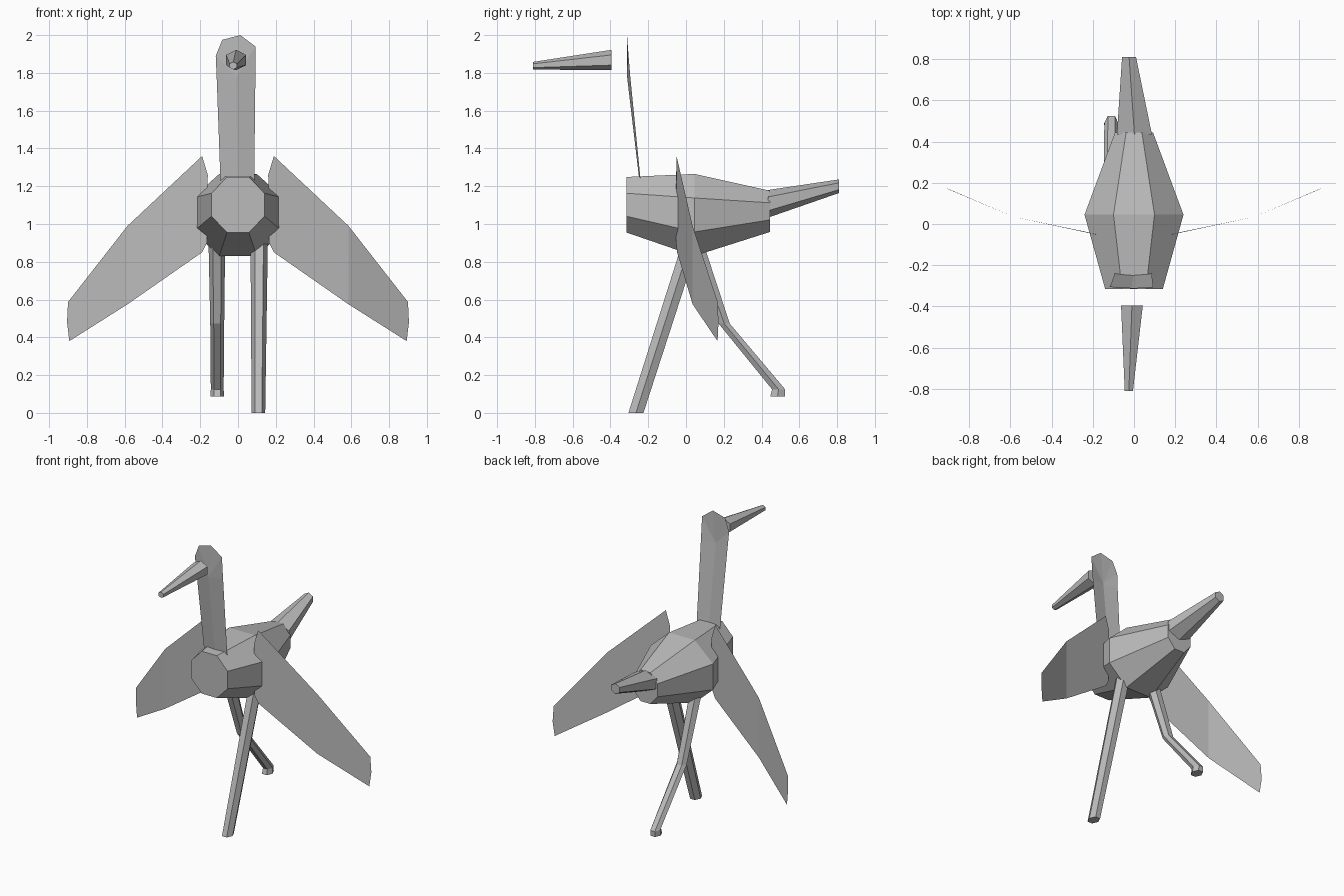
import bpy
import bmesh
from math import cos, sin, pi
from mathutils import Vector

old = bpy.data.objects.get("Cube")
if old:
    bpy.data.objects.remove(old, do_unlink=True)

GRAY = (0.5, 0.5, 0.5, 1)
mat = bpy.data.materials.new("plain gray")
mat.use_nodes = True
mat.diffuse_color = GRAY
mat.node_tree.nodes["Principled BSDF"].inputs["Base Color"].default_value = GRAY


def finish(name, bm):
    bmesh.ops.recalc_face_normals(bm, faces=bm.faces)
    mesh = bpy.data.meshes.new(name)
    bm.to_mesh(mesh)
    bm.free()
    mesh.materials.append(mat)
    obj = bpy.data.objects.new(name, mesh)
    bpy.context.collection.objects.link(obj)
    return obj


def loft(name, sides, rings, second_axis, turn=0.0):
    """Closed tube through rings of (centre, radius in x, radius in second axis)."""
    bm = bmesh.new()
    loops = []
    for centre, ra, rb in rings:
        angles = [turn + 2 * pi * i / sides for i in range(sides)]
        loops.append([bm.verts.new(Vector(centre) + Vector((ra * cos(a), 0, 0))
                                   + Vector(second_axis) * rb * sin(a)) for a in angles])
    for low, high in zip(loops, loops[1:]):
        for i in range(sides):
            j = (i + 1) % sides
            bm.faces.new((low[i], low[j], high[j], high[i]))
    bm.faces.new(loops[0])
    bm.faces.new(loops[-1])
    return finish(name, bm)


def sheet(name, points, faces):
    bm = bmesh.new()
    verts = [bm.verts.new(p) for p in points]
    for f in faces:
        bm.faces.new([verts[i] for i in f])
    return finish(name, bm)


Z, Y = (0, 0, 1), (0, 1, 0)

# Eight-sided body, flat sides up; sizes are half widths across the flats
flat = 1 / cos(pi / 8)
loft("body", 8, [((0, -0.315, 1.102), 0.14 * flat, 0.147 * flat),
                 ((0, 0.045, 1.048), 0.24 * flat, 0.217 * flat),
                 ((0, 0.445, 1.067), 0.092 * flat, 0.109 * flat)], Z, pi / 8)

# Six-sided tail and beak with a ridge on top
loft("tail", 6, [((0.002, 0.435, 1.107), 0.098, 0.073),
                 ((-0.024, 0.81, 1.2), 0.039, 0.036)], Z, pi / 6)
loft("beak", 6, [((-0.01, -0.395, 1.868), 0.061, 0.054),
                 ((-0.025, -0.81, 1.838), 0.023, 0.02)], Z, pi / 6)

# Standing leg and lifted, bent leg
loft("left_leg", 6, [((0.108, -0.265, 0), 0.036, 0.046),
                     ((0.112, 0.03, 0.92), 0.046, 0.05)], Y)
loft("right_leg", 6, [((-0.11, 0.485, 0.088), 0.036, 0.045),
                      ((-0.11, 0.49, 0.125), 0.034, 0.04),
                      ((-0.11, 0.202, 0.473), 0.037, 0.034),
                      ((-0.112, 0.055, 0.9), 0.044, 0.042)], Y)

# Neck and head: one thin sheet, creased along its middle
sheet("neck_and_head",
      [(-0.093, -0.24, 1.23), (-0.003, -0.247, 1.23), (0.086, -0.24, 1.23),
       (-0.113, -0.295, 1.78), (-0.01, -0.312, 1.78), (0.092, -0.295, 1.78),
       (-0.118, -0.305, 1.89), (-0.083, -0.31, 1.975), (0.012, -0.312, 2.0),
       (0.092, -0.308, 1.94)],
      [(0, 1, 4, 3), (1, 2, 5, 4), (3, 4, 6), (4, 7, 6), (4, 8, 7),
       (4, 9, 8), (4, 5, 9)])

# Wings: thin folded sheets, mirrored
for side, name in ((1, "left_wing"), (-1, "right_wing")):
    outline = [(0.16, -0.052, 1.26), (0.19, -0.05, 1.36), (0.585, 0.035, 0.99),
               (0.9, 0.168, 0.587), (0.905, 0.172, 0.48), (0.893, 0.167, 0.38),
               (0.585, 0.035, 0.575), (0.19, -0.047, 0.85), (0.165, -0.052, 0.9)]
    sheet(name, [(side * x, y, z) for x, y, z in outline],
          [(0, 1, 2, 6, 7, 8), (2, 3, 4, 5, 6)])
